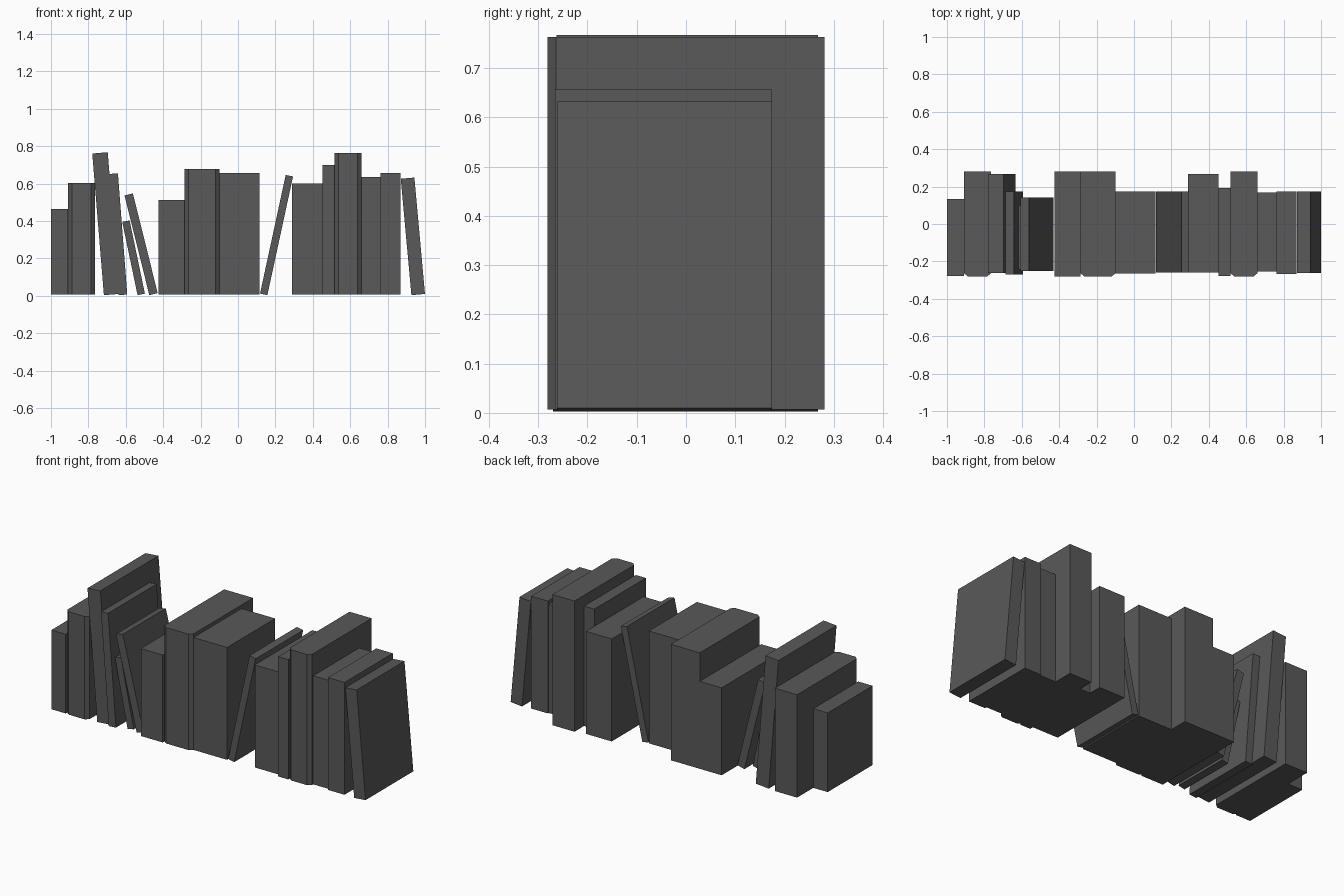
import bpy, bmesh
from math import radians
from mathutils import Matrix

if "Cube" in bpy.data.objects:
    bpy.data.objects.remove(bpy.data.objects["Cube"])

BASE = 0.007  # height of the upright books' bottoms

# dark cover colour shared by all books
cover = bpy.data.materials.new("dark_cover")
cover.diffuse_color = (0.1, 0.1, 0.1, 1)
cover.use_nodes = True
cover.node_tree.nodes["Principled BSDF"].inputs["Base Color"].default_value = cover.diffuse_color


def book(name, x0, x1, y0, y1, height, chamfer=False, lean=0, base=BASE):
    """Extrude a book footprint; lean in degrees, positive tips the top to -x."""
    c, d = 0.02, 0.017
    if chamfer:   # spine with bevelled corners
        foot = [(x0, y0 + d), (x0 + c, y0), (x1 - c, y0), (x1, y0 + d), (x1, y1), (x0, y1)]
    else:
        foot = [(x0, y0), (x1, y0), (x1, y1), (x0, y1)]
    pivot = x0 if lean >= 0 else x1
    bm = bmesh.new()
    face = bm.faces.new([bm.verts.new((x - pivot, y, 0)) for x, y in foot])
    top = bmesh.ops.extrude_face_region(bm, geom=[face])["geom"]
    bmesh.ops.translate(bm, vec=(0, 0, height),
                        verts=[v for v in top if isinstance(v, bmesh.types.BMVert)])
    # tip about the lowest bottom corner
    bm.transform(Matrix.Translation((pivot, 0, base)) @ Matrix.Rotation(-radians(lean), 4, 'Y'))
    bmesh.ops.recalc_face_normals(bm, faces=bm.faces)
    mesh = bpy.data.meshes.new(name)
    bm.to_mesh(mesh)
    bm.free()
    mesh.materials.append(cover)
    bpy.context.collection.objects.link(bpy.data.objects.new(name, mesh))


# upright books: x0, x1, y0, y1, top z, bevelled spine
upright = [
    (-1.00, -0.908, -0.278, 0.133, 0.465, False),
    (-0.908, -0.765, -0.281, 0.281, 0.602, True),
    (-0.425, -0.285, -0.281, 0.281, 0.513, False),
    (-0.285, -0.10, -0.281, 0.281, 0.678, True),
    (-0.10, 0.115, -0.264, 0.175, 0.657, False),
    (0.288, 0.452, -0.258, 0.268, 0.60, False),
    (0.452, 0.517, -0.279, 0.193, 0.70, False),
    (0.517, 0.659, -0.281, 0.281, 0.763, True),
    (0.659, 0.762, -0.254, 0.168, 0.635, False),
    (0.762, 0.868, -0.266, 0.175, 0.657, False),
]
for i, (x0, x1, y0, y1, top, bevelled) in enumerate(upright):
    book(f"upright_book_{i + 1}", x0, x1, y0, y1, top - BASE, bevelled)

# leaning books: x0, thickness, y0, y1, height, lean
leaning = [
    (-0.717, 0.083, -0.263, 0.268, 0.760, 4.7),
    (-0.638, 0.046, -0.270, 0.173, 0.650, 4.4),
    (-0.537, 0.040, -0.242, 0.100, 0.400, 11.8),
    (-0.474, 0.046, -0.250, 0.143, 0.549, 14.0),
    (0.117, 0.040, -0.259, 0.175, 0.649, -12.2),
    (0.927, 0.073, -0.262, 0.175, 0.625, 5.2),
]
for i, (x0, t, y0, y1, h, lean) in enumerate(leaning):
    book(f"leaning_book_{i + 1}", x0, x0 + t, y0, y1, h, False, lean, 0.003)
